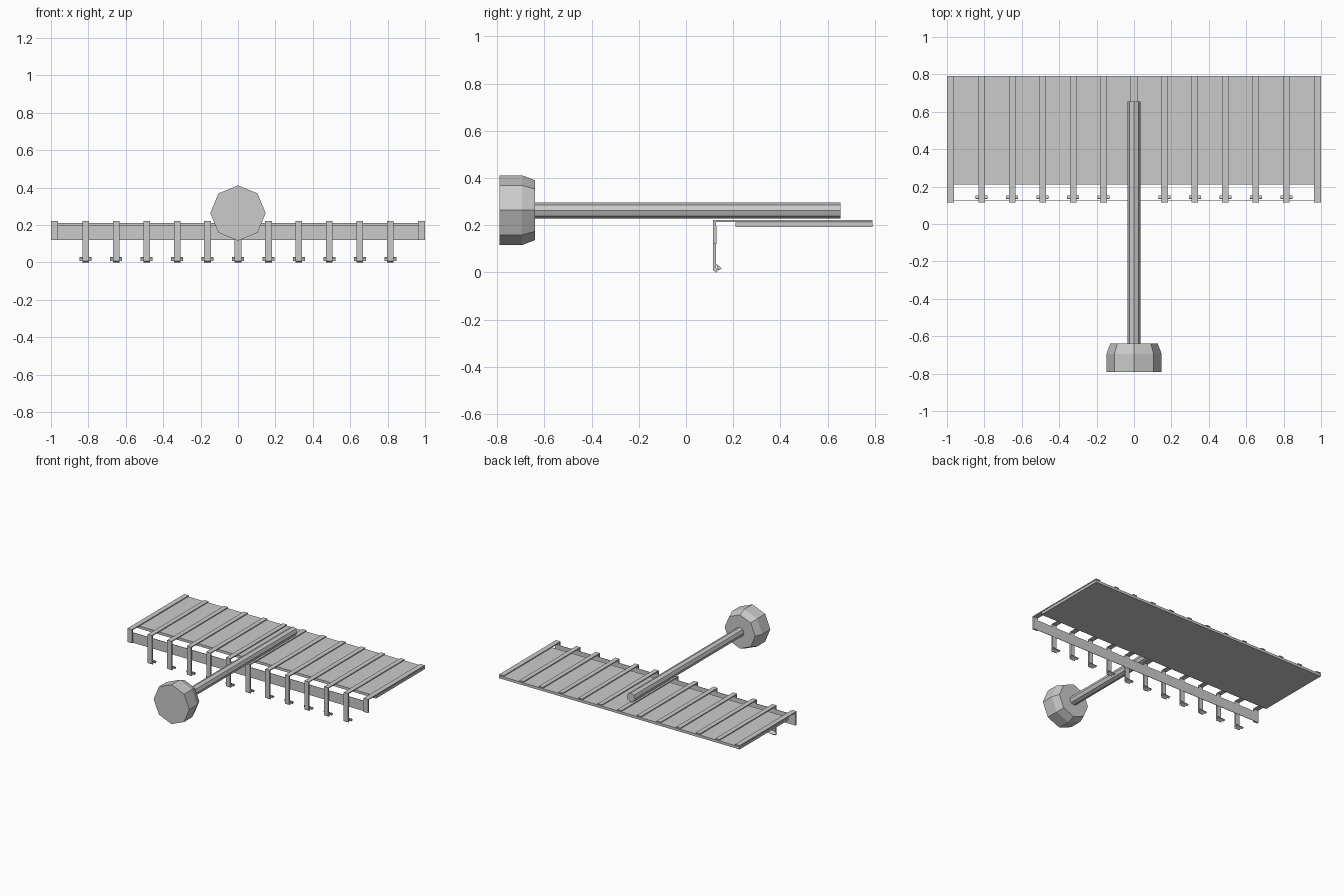
import bpy, math

if "Cube" in bpy.data.objects:
    bpy.data.objects.remove(bpy.data.objects["Cube"])


def mesh_obj(name, verts, faces):
    me = bpy.data.meshes.new(name)
    me.from_pydata(verts, [], faces)
    me.update()
    ob = bpy.data.objects.new(name, me)
    bpy.context.collection.objects.link(ob)
    return ob


def box(name, x0, x1, y0, y1, z0, z1):
    return extrude_x(name, [(y0, z0), (y1, z0), (y1, z1), (y0, z1)], x0, x1)


def extrude_x(name, profile, x0, x1):
    """Prism along x from a (y, z) outline."""
    n = len(profile)
    verts = [(x, y, z) for x in (x0, x1) for y, z in profile]
    faces = [tuple(range(n))[::-1], tuple(range(n, 2 * n))]
    faces += [(i, (i + 1) % n, n + (i + 1) % n, n + i) for i in range(n)]
    return mesh_obj(name, verts, faces)


def lathe_y(name, rings, zc, n=8):
    """Octagonal solid along y from (y, radius) rings, corner pointing up."""
    verts = [(r * math.sin(2 * math.pi * i / n), y, zc + r * math.cos(2 * math.pi * i / n))
             for y, r in rings for i in range(n)]
    last = (len(rings) - 1) * n
    faces = [tuple(range(n)), tuple(range(last, last + n))[::-1]]
    for k in range(len(rings) - 1):
        a = k * n
        faces += [(a + i, a + n + i, a + n + (i + 1) % n, a + (i + 1) % n) for i in range(n)]
    return mesh_obj(name, verts, faces)


def strap(name, x, width, z_low):
    """Flat strip along the panel, bent down at the front."""
    outline = [(0.79, 0.215), (0.79, 0.222), (0.115, 0.222), (0.115, z_low),
               (0.127, z_low), (0.127, 0.215)]
    return extrude_x(name, outline, x - width / 2, x + width / 2)


# Panel and thin front rail
box("panel", -1, 1, 0.21, 0.79, 0.193, 0.212)
box("front_rail", -1, 1, 0.126, 0.129, 0.12, 0.197)

# Short end straps
for s in (-1, 1):
    strap("end_strap", s * 0.981, 0.038, 0.12)

# Hooked straps with winged tips
for i in range(-5, 6):
    x = i * 0.163
    strap("strap", x, 0.035, 0.008)
    extrude_x("strap_toe", [(0.117, 0.008), (0.127, 0.0), (0.139, 0.010), (0.127, 0.020)],
              x - 0.0175, x + 0.0175)
    extrude_x("hook_tip", [(0.127, 0.008), (0.134, 0.008), (0.152, 0.017), (0.131, 0.034), (0.127, 0.034), (0.137, 0.019)],
              x - 0.017, x + 0.017)
    extrude_x("hook_wing", [(0.136, 0.009), (0.152, 0.017), (0.137, 0.030), (0.133, 0.025)],
              x - 0.033, x + 0.033)

# Handle shaft and chamfered octagonal knob
lathe_y("handle_shaft", [(-0.66, 0.034), (0.655, 0.034)], 0.263)
lathe_y("handle_knob", [(-0.79, 0.148), (-0.695, 0.148), (-0.64, 0.127)], 0.264)
